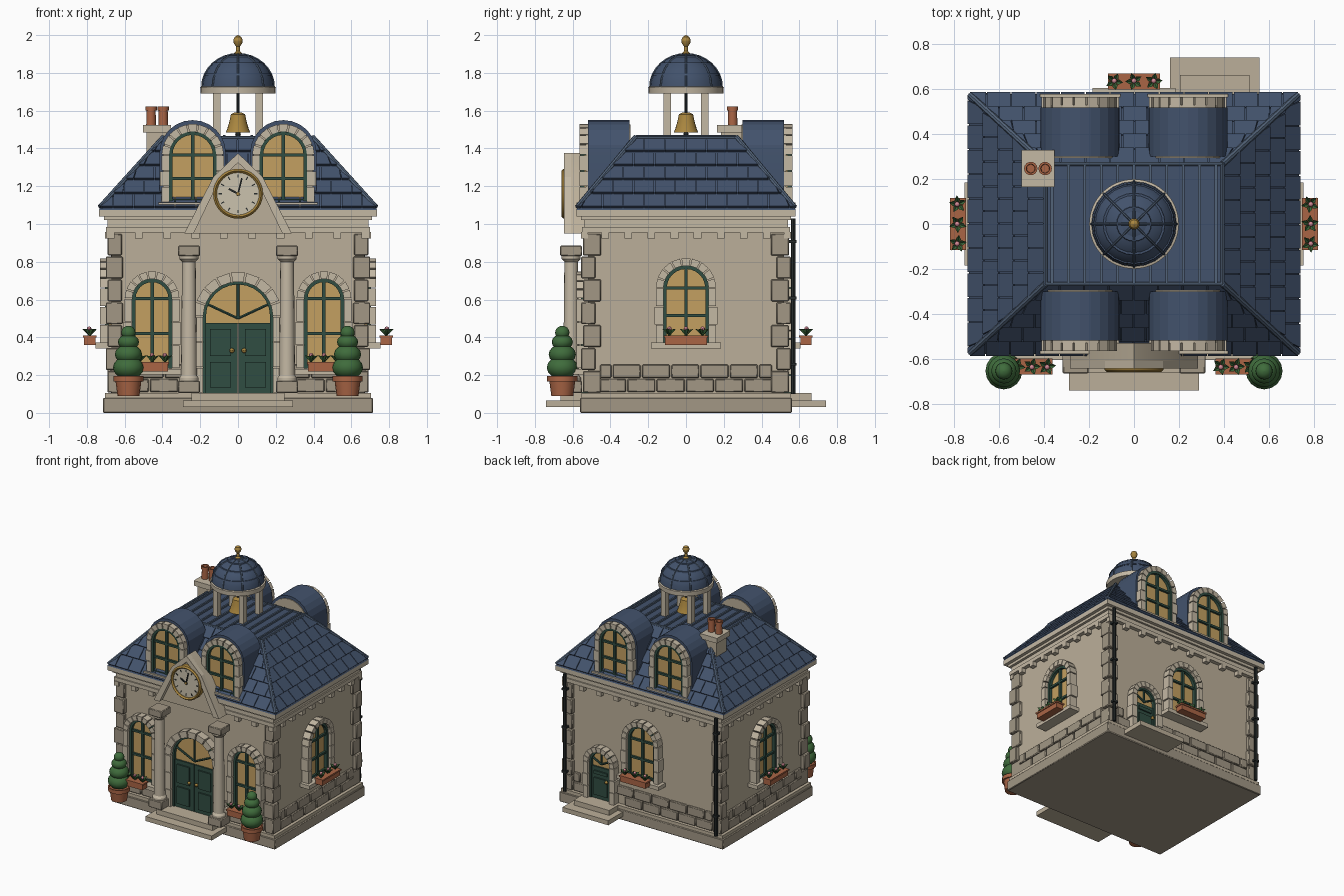
import bpy, bmesh
from math import sin, cos, pi, radians
from mathutils import Matrix, Vector

if "Cube" in bpy.data.objects:
    bpy.data.objects.remove(bpy.data.objects["Cube"])

COL = dict(stone=(.5, .43, .32), trim=(.55, .48, .37), block=(.36, .31, .235), blue=(.055, .085, .15), seam=(.085, .125, .19),
           green=(.03, .075, .055), glass=(.55, .35, .12), terra=(.4, .13, .06), gold=(.4, .24, .05), leaf=(.05, .15, .045),
           dark=(.02, .025, .025), pink=(.65, .25, .3), face=(.6, .54, .42))
MATS, PARTS, I = {}, {}, Matrix()
for k, c in COL.items():
    MATS[k] = bpy.data.materials.new(k)
    MATS[k].diffuse_color = (*c, 1)

def put(name, mat, verts, faces, M=I):
    bm = PARTS.setdefault(name, (bmesh.new(), mat))[0]
    vs = [bm.verts.new(M @ Vector(v)) for v in verts]
    for f in faces:
        bm.faces.new([vs[i] for i in f])

def prism(name, mat, pts, y0, y1, M=I):
    n = len(pts)
    put(name, mat, [(x, y, z) for y in (y0, y1) for x, z in pts],
        [range(n), range(n, 2 * n)] + [(i, (i + 1) % n, n + (i + 1) % n, n + i) for i in range(n)], M)

def box(name, mat, x0, x1, y0, y1, z0, z1, M=I):
    prism(name, mat, [(x0, z0), (x1, z0), (x1, z1), (x0, z1)], y0, y1, M)

def lathe(name, mat, prof, n=16, M=I):
    m = len(prof)
    put(name, mat, [(r * cos(2 * pi * i / n), r * sin(2 * pi * i / n), z) for i in range(n) for r, z in prof],
        [(i * m + j, (i + 1) % n * m + j, (i + 1) % n * m + j + 1, i * m + j + 1) for i in range(n) for j in range(m - 1)]
        + [[i * m for i in range(n)], [i * m + m - 1 for i in range(n)]], M)

def at(x, y, z=0):
    return Matrix.Translation((x, y, z))

def ball(name, mat, r, p, sz=1, n=16, M=I):
    lathe(name, mat, [(max(r * sin(pi * i / 8), 1e-4), -r * sz * cos(pi * i / 8)) for i in range(9)], n, M @ at(*p))

def rod(name, mat, p, q, r, n=8, M=I):
    d = Vector(q) - Vector(p)
    lathe(name, mat, [(r, 0), (r, d.length)], n, M @ at(*p) @ d.to_track_quat('Z', 'Y').to_matrix().to_4x4())

def wall(a, u, d):  # local frame whose -y points out of one side of the house
    return Matrix.Rotation(radians(a), 4, 'Z') @ at(u, -d)

def arch(h, z0, zs, n=12):
    return [(-h, z0), (h, z0)] + [(h * cos(pi * i / n), zs + h * sin(pi * i / n)) for i in range(n + 1)]

def band(name, mat, r0, r1, z0, zs, y0, y1, M, n=9, gap=.0, rows=3):  # arch of wedge stones on block jambs
    for i in range(n):
        a, b = pi * i / n + gap, pi * (i + 1) / n - gap
        prism(name, mat, [(r * cos(t), zs + r * sin(t)) for r, t in ((r0, a), (r1, a), (r1, b), (r0, b))], y0, y1, M)
    h = (zs - z0) / rows
    for s in (-1, 1):
        for k in range(rows):
            x = sorted((s * r0, s * (r1 + (.008 if gap and k % 2 else 0))))
            box(name, mat, *x, y0, y1, z0 + k * h + gap * .1, z0 + (k + 1) * h - gap * .1, M)

def window(name, M, r0, r1, z0, zs, out=.06):
    prism(name + '_glass', 'glass', arch(r0, z0, zs), -.012, .02, M)
    band(name + '_surround', 'trim', r0, r1, z0, zs, -out, .02, M, gap=.025)
    band(name + '_frame', 'green', r0 - .018, r0, z0, zs, -.035, 0, M, n=12, rows=1)
    box(name + '_frame', 'green', -.009, .009, -.03, 0, z0, zs + r0, M)
    for z in (z0 + .01, z0 + (zs - z0) * .5, zs):
        box(name + '_frame', 'green', -r0, r0, -.028, 0, z - .008, z + .008, M)

def flower_box(M, h, z):
    box('window_sills', 'trim', -h - .075, h + .075, -.085, 0, z - .018, z + .012, M)
    box('flower_boxes', 'terra', -h, h, -.145, -.085, z, z + .045, M)
    box('flower_boxes', 'terra', -h - .006, h + .006, -.151, -.079, z + .038, z + .05, M)
    for x in (-.8 * h, 0, .8 * h):
        for i in range(5):
            t = i * 2 * pi / 5 + x * 20
            c, s = cos(t), sin(t)
            put('flower_leaves', 'leaf', [(x, -.115, z + .045), (x + .02 * c - .012 * s, -.115 + .02 * s + .012 * c, z + .08),
                (x + .04 * c, -.115 + .04 * s, z + .085), (x + .02 * c + .012 * s, -.115 + .02 * s - .012 * c, z + .08)], [(0, 1, 2), (0, 2, 3)], M)
        ball('blossoms', 'pink', .012, (x, -.118, z + .085), 1, 8, M)

# base, walls, cornice
def tier(name, mat, x, y, z0, z1):
    box(name, mat, -x, x, -y, y, z0, z1)
tier('base', 'block', .715, .56, 0, .08)
tier('base_top', 'stone', .705, .553, .08, .105)
tier('walls', 'stone', .67, .52, .1, 1.03)
for x, y, z0, z1 in ((.70, .55, .955, .985), (.69, .54, .985, 1.02), (.71, .555, 1.02, 1.04), (.735, .58, 1.04, 1.075)):
    tier('cornice', 'trim', x, y, z0, z1)

# quoins and downpipes
for sx in (-1, 1):
    for sy in (-1, 1):
        for k in range(7):
            a, b, e = (.09, .075, .7) if k % 2 else (.075, .095, .69)
            x, y, z = sorted((sx * e, sx * (e - a))), sorted((sy * (e - .145), sy * (e - .145 - b))), .107 + k * .121
            box('quoins', 'trim' if k < 0 else 'block', *x, *y, z, z + .115)
    rod('downpipes', 'dark', (sx * .66, .568, .1), (sx * .66, .568, 1.03), .013)
    for z in (.25, .6, .9):
        box('downpipes', 'dark', sx * .66 - .02, sx * .66 + .02, .54, .584, z, z + .015)

# dentils, plinth stones and roof tiles, per side
for a, L, d, hb, ht, db, dt in ((0, .67, .52, .73, .395, .575, .267), (90, .52, .67, .575, .267, .73, .395),
                                (180, .67, .52, .73, .395, .575, .267), (270, .52, .67, .575, .267, .73, .395)):
    M, R = wall(a, 0, d), wall(a, 0, 0)
    n = 10 if L > .6 else 8
    for i in range(n):
        u = (i - (n - 1) / 2) * (.15 if n == 10 else .122)
        box('dentils', 'trim', u - .02, u + .02, -.035, 0, .922, .957, M)
    for row in range(2):
        w, e = .155, L - .065
        for i in range(-5, 6):
            x0, x1 = max(i * w - row * w / 2, -e), min((i + 1) * w - row * w / 2 - .008, e)
            mid = (x0 + x1) / 2
            if x1 - x0 < .02 or (a == 0 and abs(mid) < .25) or (a == 180 and abs(mid + .36) < .16):
                continue
            box('plinth_stones', 'block', x0, x1, -.022, 0, .11 + row * .075, .18 + row * .075, M)
    lo, up = Vector((0, -db, 1.085)), Vector((0, -dt, 1.455))
    nrm = Vector((1, 0, 0)).cross(up - lo).normalized()
    for r in range(5):
        t0, t1 = r / 5, (r + 1) / 5 - .012
        h0, h1 = hb + (ht - hb) * t0, hb + (ht - hb) * t1
        for i in range(-8, 9):
            x0 = i * .11 + r % 2 * .055
            c = [max(-h, min(h, x)) for x, h in ((x0, h0), (x0 + .105, h0), (x0 + .105, h1), (x0, h1))]
            if c[1] - c[0] < .004:
                continue
            p = [lo.lerp(up, t) + Vector((x, 0, 0)) for x, t in zip(c, (t0, t0, t1, t1))]
            q = [v + nrm * k for v, k in zip(p, (.016, .016, .006, .006))]
            put('roof_tiles', 'blue', p + q, [(0, 1, 2, 3), (4, 5, 6, 7), (0, 1, 5, 4), (1, 2, 6, 5), (2, 3, 7, 6), (3, 0, 4, 7)], R)
    rod('roof_ridges', 'seam', R @ Vector((hb, -db, 1.09)), R @ Vector((ht, -dt, 1.46)), .014)
    rod('roof_ridges', 'seam', R @ Vector((-ht, -dt, 1.455)), R @ Vector((ht, -dt, 1.455)), .01)
rect = lambda x, y, z: [(-x, -y, z), (x, -y, z), (x, y, z), (-x, y, z)]
put('roof', 'blue', rect(.735, .58, 1.075) + rect(.73, .575, 1.085) + rect(.395, .267, 1.457), [(0, 1, 2, 3), (8, 9, 10, 11)]
    + [(k + i, k + (i + 1) % 4, k + 4 + (i + 1) % 4, k + 4 + i) for k in (0, 4) for i in range(4)])
for i in range(-5, 6):
    box('roof_seams', 'seam', i * .073 - .006, i * .073 + .006, -.265, .265, 1.45, 1.47)

# wall windows with flower boxes
for a, u, d in ((0, -.455, .52), (0, .455, .52), (90, 0, .67), (180, 0, .52), (270, 0, .67)):
    M, f = wall(a, u, d), a == 0
    window('window', M, .105 if f else .12, .145 if f else .16, .235 if f else .37, .605 if f else .66)
    flower_box(M, .085 if f else .11, .22 if f else .36)

# dormers
for a in (0, 180):
    for u in (-.24, .24):
        M = wall(a, u, .52)
        prism('dormer_roof', 'blue', arch(.176, 1.1, 1.374), .0, .22, M)
        prism('dormer_body', 'stone', arch(.158, 1.1, 1.37), -.01, .226, M)
        window('dormer_window', M @ at(0, -.005), .125, .165, 1.115, 1.365, .04)
        box('dormer_sill', 'trim', -.18, .18, -.06, .02, 1.09, 1.115, M)

# front and back doors
def door(M, r0, r1, zs, leaves):
    band('door_surround', 'trim', r0, r1, .105, zs, -.06, .02, M, gap=.02)
    prism('door_glass', 'glass', arch(r0, zs - .04, zs), -.012, .01, M)
    band('door_frame', 'green', r0 - .015, r0, .105, zs, -.035, 0, M, n=12, rows=1)
    for t in (22, 90, 158):
        rod('door_frame', 'green', (0, -.02, zs - .01), (.95 * r0 * cos(radians(t)), -.02, zs + .95 * r0 * sin(radians(t))), .008, 6, M)
    for x0, x1, k in leaves:
        box('door_leaves', 'green', x0, x1, -.025, .01, .105, zs - .035, M)
        for z0, z1 in ((.135, .27), (.3, zs - .065)):
            box('door_panels', 'green', x0 + .035, x1 - .035, -.036, 0, z0, z1, M)
        ball('door_knobs', 'gold', .013, (k, -.045, .33 if r0 > .1 else .26), 1, 10, M)
door(wall(0, 0, .52), .185, .235, .51, ((-.182, -.003, -.032), (.003, .182, .032)))
door(wall(180, -.36, .52), .095, .135, .39, ((-.092, .092, .06),))
for s, x, w in ((-1, 0, .29), (1, .36, .2)):
    box('steps', 'stone', x - w, x + w, *sorted((s * .5, s * .742)), .03, .066)
    box('steps', 'stone', x - w + .045, x + w - .045, *sorted((s * .5, s * .665)), .066, .105)

# columns and potted topiaries
for s in (-1, 1):
    M = at(s * .26, -.608)
    box('column_blocks', 'block', -.058, .058, -.058, .058, .105, .17, M)
    box('column_blocks', 'block', -.058, .058, -.058, .058, .83, .885, M)
    lathe('columns', 'trim', [(.052, .17), (.052, .185), (.042, .2), (.036, .8), (.05, .815), (.05, .83)], 16, M)
    P = at(s * .58, -.655)
    lathe('topiary_pots', 'terra', [(.058, .09), (.068, .165), (.08, .165), (.08, .195), (.07, .195), (.068, .185)], 16, P)
    for r, z in ((.082, .24), (.072, .31), (.056, .375), (.038, .425)):
        ball('topiary', 'leaf', r, (0, 0, z), .75 if r > .05 else .95, 16, P)

# clock gable
G = [(-.285, .95), (-.13, 1.25), (0, 1.375), (.13, 1.25), (.285, .95)]
g = [(-.235, .95), (-.1, 1.23), (0, 1.325), (.1, 1.23), (.235, .95)]
prism('clock_gable', 'stone', G, -.61, -.53)
for i in range(4):
    prism('gable_rim', 'trim', [G[i], G[i + 1], g[i + 1], g[i]], -.645, -.6)
C = at(0, -.61, 1.16) @ Matrix.Rotation(pi / 2, 4, 'X')
lathe('clock_rim', 'gold', [(.112, 0), (.132, 0), (.132, .04), (.122, .05), (.112, .04), (.112, 0)], 32, C)
lathe('clock_face', 'face', [(.115, 0), (.115, .034)], 32, C)
for i in range(12):
    box('clock_marks', 'dark', -.003, .003, .085, .103, .03, .038, C @ Matrix.Rotation(i * pi / 6, 4, 'Z'))
for t, l, w in ((62, .055, .005), (-14, .085, .004)):
    box('clock_hands', 'dark', -w, w, -.012, l, .036, .042, C @ Matrix.Rotation(radians(t), 4, 'Z'))
lathe('clock_hub', 'gold', [(.009, .03), (.009, .047)], 12, C)

# cupola with bell
for x in (-.113, .113):
    for y in (-.1, .1):
        box('cupola_posts', 'trim', x - .02, x + .02, y - .02, y + .02, 1.45, 1.7)
lathe('cupola_ring', 'trim', [(.185, 1.69), (.198, 1.69), (.2, 1.725), (.185, 1.73)], 32)
dome = [(.19 * cos(pi / 2 * i / 8), 1.725 + .175 * sin(pi / 2 * i / 8)) for i in range(8)] + [(.004, 1.9)]
lathe('dome', 'blue', dome, 24)
for k in range(8):
    for (r, z), (r2, z2) in zip(dome, dome[1:]):
        c, s = cos(k * pi / 4), sin(k * pi / 4)
        rod('dome_ribs', 'seam', (r * c, r * s, z), (r2 * c, r2 * s, z2), .006, 6)
for r, z in dome[2:7:2]:
    lathe('dome_rings', 'blue', [(r - .005, z - .005), (r + .006, z - .005), (r + .003, z + .005), (r - .008, z + .005)], 24)
lathe('finial', 'gold', [(.02, 1.89), (.02, 1.905), (.01, 1.915), (.01, 1.94), (.022, 1.955), (.025, 1.972), (.018, 1.99), (.002, 2)], 16)
lathe('bell', 'gold', [(.065, 1.485), (.058, 1.5), (.046, 1.54), (.038, 1.58), (.02, 1.59)], 20)
rod('bell_hanger', 'dark', (0, 0, 1.58), (0, 0, 1.7), .008)
ball('bell_clapper', 'dark', .015, (0, 0, 1.475), 1, 10)

# chimney
box('chimney', 'stone', -.485, -.37, .185, .31, 1.2, 1.5)
box('chimney_cap', 'trim', -.502, -.355, .165, .33, 1.485, 1.525)
for x in (-.46, -.396):
    lathe('chimney_pots', 'terra', [(.026, 1.52), (.024, 1.6), (.03, 1.6), (.03, 1.622), (.02, 1.622), (.018, 1.57)], 14, at(x, .247))

# turn the gathered parts into objects
for name, (bm, mat) in PARTS.items():
    bmesh.ops.recalc_face_normals(bm, faces=bm.faces)
    me = bpy.data.meshes.new(name)
    bm.to_mesh(me)
    bm.free()
    me.materials.append(MATS[mat])
    me.shade_smooth()
    me.set_sharp_from_angle(angle=radians(14 if 'dormer' in name else 30))
    ob = bpy.data.objects.new(name, me)
    bpy.context.collection.objects.link(ob)
    if name in ('quoins', 'column_blocks', 'plinth_stones', 'base'):
        bv = ob.modifiers.new('soft_edge', 'BEVEL')
        bv.width, bv.segments = .005, 1

for m in bpy.data.materials:
    if m.users and not m.is_grease_pencil:
        m.use_nodes = True
        m.node_tree.nodes["Principled BSDF"].inputs["Base Color"].default_value = m.diffuse_color
